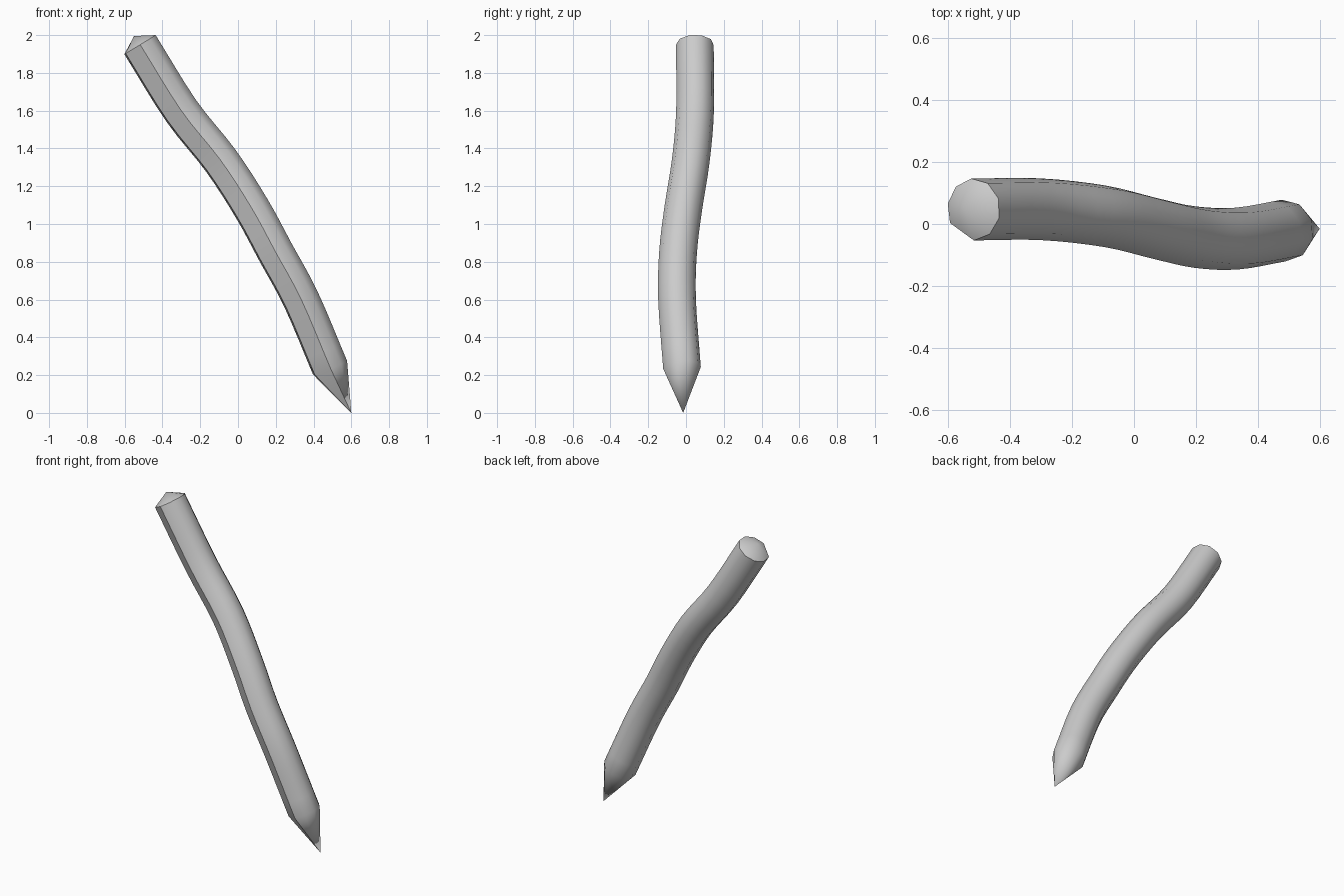
import bpy, bmesh, math
from mathutils import Vector

cube = bpy.data.objects.get("Cube")
if cube:
    bpy.data.objects.remove(cube, do_unlink=True)

# Centre line from the blunt top down to where the point begins
path = [Vector(p) for p in (
    (-0.518, 0.047, 1.95), (-0.30, 0.048, 1.60), (-0.09, 0.025, 1.335),
    (0.075, -0.015, 1.08), (0.20, -0.042, 0.85), (0.335, -0.047, 0.60),
    (0.488, -0.021, 0.24))]
top_apex = Vector((-0.55, 0.055, 1.995))
tip = Vector((0.60, -0.015, 0.0))
RADIUS, SIDES, STEPS = 0.1, 9, 4

# Round section with one wide flat facet along the front
angles = [math.radians(270 + 296 * i / (SIDES - 1)) for i in range(SIDES)]


def smooth_path(pts):
    """Catmull-Rom points through the centre line."""
    ends = [2 * pts[0] - pts[1]] + pts + [2 * pts[-1] - pts[-2]]
    out = []
    for a, b, c, d in zip(ends, ends[1:], ends[2:], ends[3:]):
        for s in range(STEPS):
            t = s / STEPS
            out.append(0.5 * (2 * b + (c - a) * t + (2 * a - 5 * b + 4 * c - d) * t**2
                              + (3 * b - a - 3 * c + d) * t**3))
    return out + [pts[-1]]


# Loft rings along the centre line
bm = bmesh.new()
line = smooth_path(path)
rings = []
for i, p in enumerate(line):
    down = (line[min(i + 1, len(line) - 1)] - line[max(i - 1, 0)]).normalized()
    across = Vector((0, 1, 0)).cross(-down).normalized()
    back = across.cross(down).normalized()
    rings.append([bm.verts.new(p + RADIUS * (across * math.cos(a) + back * math.sin(a)))
                  for a in angles])
for r, s in zip(rings, rings[1:]):
    for k in range(SIDES):
        n = (k + 1) % SIDES
        bm.faces.new((r[k], r[n], s[n], s[k]))

# Low cap on top and long point below
for ring, apex in ((rings[0], top_apex), (rings[-1], tip)):
    v = bm.verts.new(apex)
    for k in range(SIDES):
        bm.faces.new((ring[k], ring[(k + 1) % SIDES], v))
bmesh.ops.recalc_face_normals(bm, faces=bm.faces)

mesh = bpy.data.meshes.new("pointed_stake")
bm.to_mesh(mesh)
bm.free()
stake = bpy.data.objects.new("pointed_stake", mesh)
bpy.context.collection.objects.link(stake)

# Plain grey
grey = bpy.data.materials.new("plain_grey")
grey.use_nodes = True
colour = (0.6, 0.6, 0.6, 1)
grey.diffuse_color = colour
grey.node_tree.nodes["Principled BSDF"].inputs["Base Color"].default_value = colour
mesh.materials.append(grey)

# Soft shading, crisp along the flat facet and rim
bpy.ops.object.select_all(action='DESELECT')
stake.select_set(True)
bpy.context.view_layer.objects.active = stake
bpy.ops.object.shade_smooth_by_angle(angle=math.radians(45))
